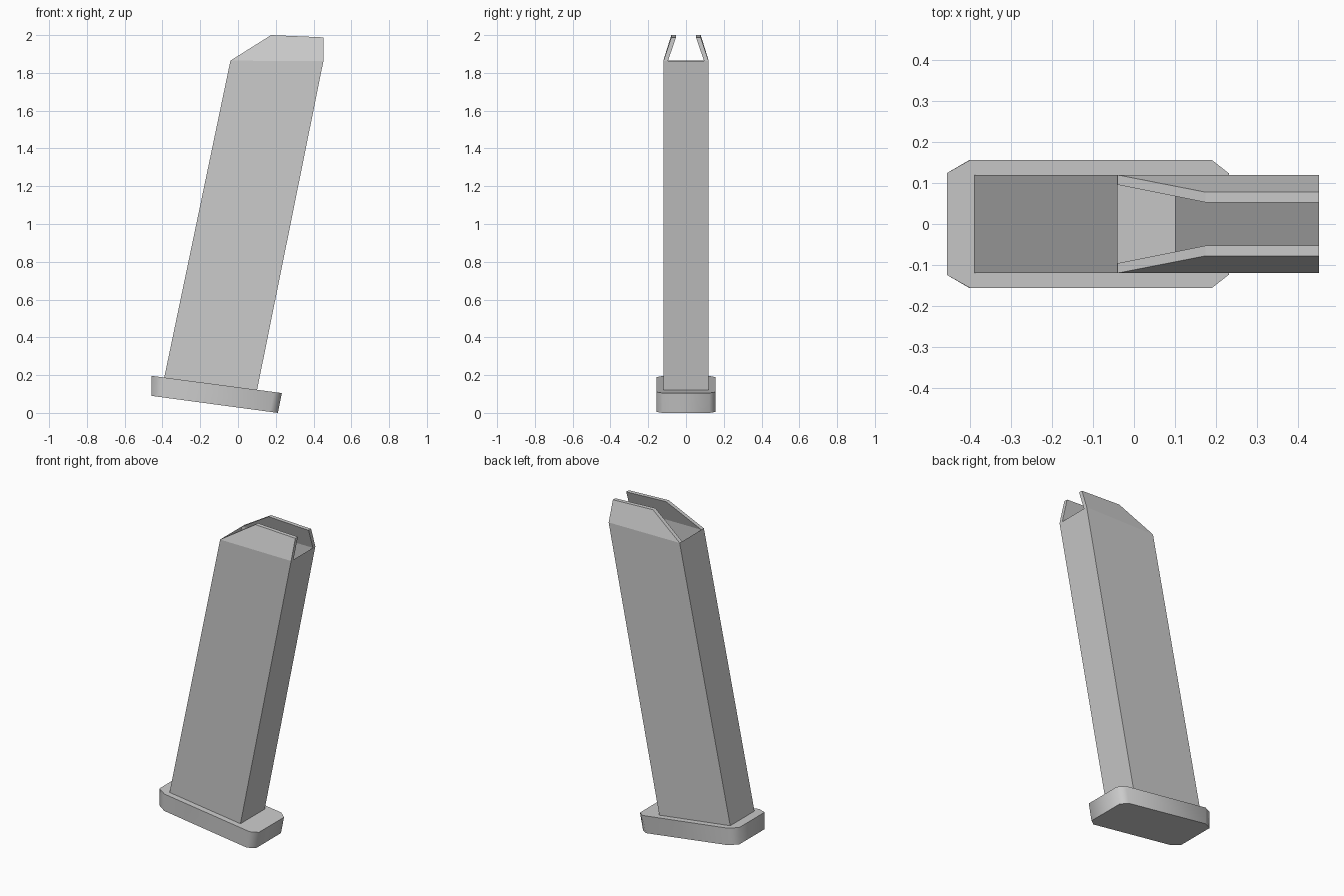
import bpy, bmesh
from math import radians

if "Cube" in bpy.data.objects:
    bpy.data.objects.remove(bpy.data.objects["Cube"])


def make(name, verts, faces):
    bm = bmesh.new()
    vs = [bm.verts.new(v) for v in verts]
    for f in faces:
        bm.faces.new([vs[i] for i in f])
    bmesh.ops.recalc_face_normals(bm, faces=bm.faces[:])
    me = bpy.data.meshes.new(name)
    bm.to_mesh(me)
    bm.free()
    ob = bpy.data.objects.new(name, me)
    bpy.context.collection.objects.link(ob)
    return ob


def loft(name, rings):
    """Closed solid through rings of equal point count."""
    n = len(rings[0])
    faces = [list(range(n)), [(len(rings) - 1) * n + i for i in range(n)]]
    for r in range(len(rings) - 1):
        for i in range(n):
            j = (i + 1) % n
            faces.append((r * n + i, r * n + j, (r + 1) * n + j, (r + 1) * n + i))
    return make(name, [p for ring in rings for p in ring], faces)


# Side walls: slanted plates whose tops bend inward into the feed lips
# section = (back x, back z, front x, front z, outer y, inner y)
sections = [(-0.392, 0.18, 0.100, 0.117, 0.12, 0.096),
            (-0.040, 1.865, 0.452, 1.862, 0.12, 0.096),
            (0.175, 2.0, 0.452, 1.988, 0.078, 0.053)]
for side, s in (("left", 1), ("right", -1)):
    loft(side + "_wall",
         [[(bx, s * yo, bz), (fx, s * yo, fz), (fx, s * yi, fz), (bx, s * yi, bz)]
          for bx, bz, fx, fz, yo, yi in sections])

# Thin back and front walls, leaving the tube open at the top
for name, k in (("back_wall", 0), ("front_wall", 2)):
    pts = [(sec[k], y, sec[k + 1]) for sec in sections[:2] for y in (-0.12, 0.12)]
    make(name, pts, [(0, 1, 3, 2) if k == 0 else (0, 2, 3, 1)])

# Base plate: chamfered outline, tilted, front end leaning in towards the bottom
half = [(-0.457, 0.125), (-0.40, 0.157), (0.19, 0.157), (0.232, 0.124)]
outline = half + [(x, -y) for x, y in reversed(half)]


def plate_ring(x0, z0, x1, z1):
    ring = []
    for x, y in outline:
        t = (x + 0.457) / 0.689
        ring.append((x0 + t * (x1 - x0), y, z0 + t * (z1 - z0)))
    return ring


base = loft("base_plate", [plate_ring(-0.457, 0.09, 0.211, 0.0),
                           plate_ring(-0.457, 0.196, 0.232, 0.105)])
bpy.context.view_layer.objects.active = base
base.select_set(True)
bpy.ops.object.shade_smooth_by_angle(angle=radians(65))
